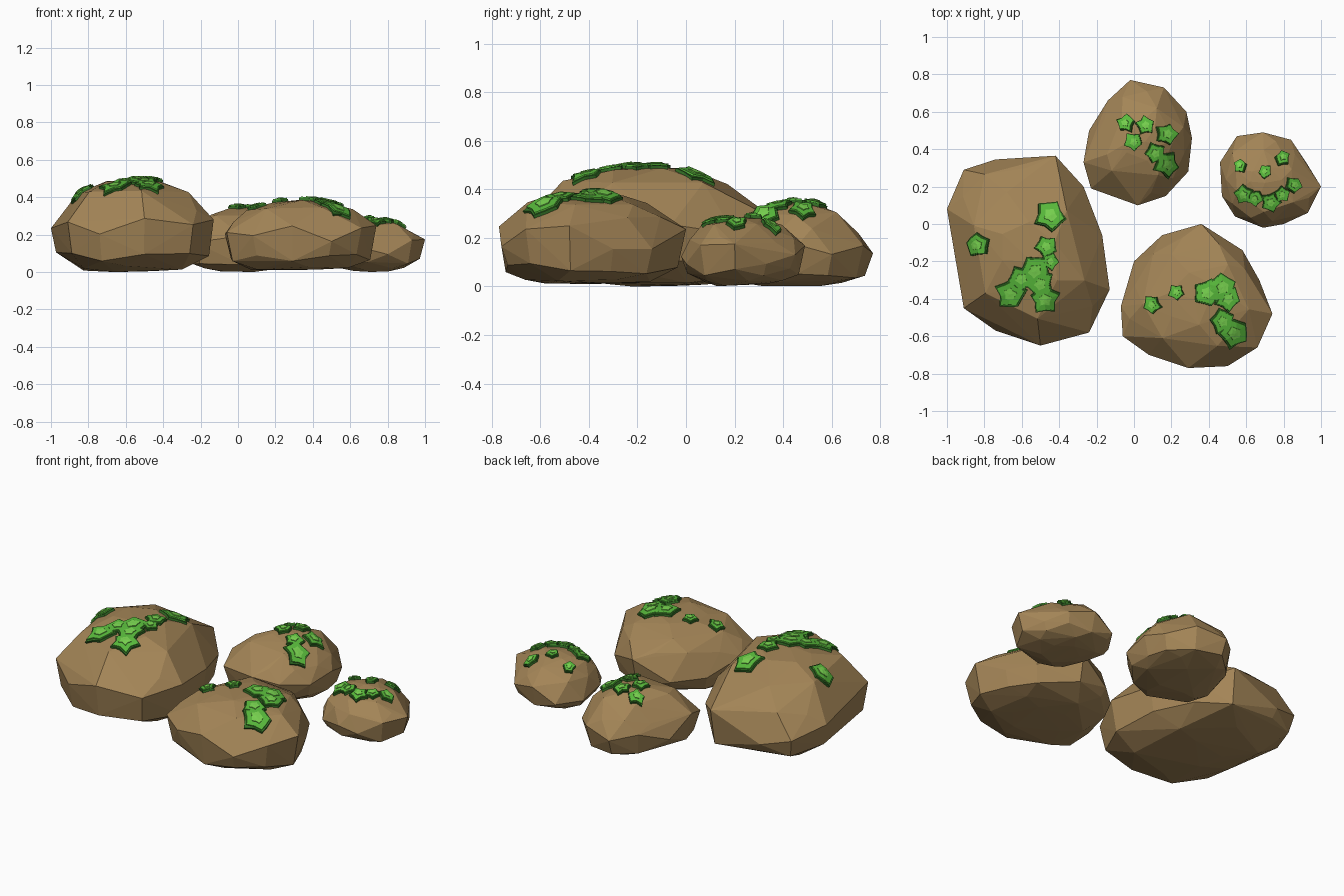
import bpy, bmesh, math, random
from mathutils import Vector
from mathutils.bvhtree import BVHTree

if "Cube" in bpy.data.objects:
    bpy.data.objects.remove(bpy.data.objects["Cube"])


def material(name, rgb):
    m = bpy.data.materials.new(name)
    m.diffuse_color = (*rgb, 1)
    m.use_nodes = True
    m.node_tree.nodes["Principled BSDF"].inputs["Base Color"].default_value = m.diffuse_color
    return m


STONE = material("stone", (0.37, 0.235, 0.095))
GREENS = [material("moss_dark", (0.035, 0.17, 0.02)),
          material("moss_mid", (0.10, 0.50, 0.045)),
          material("moss_light", (0.19, 0.66, 0.08))]


def finish(bm, name, mats):
    me = bpy.data.meshes.new(name)
    bm.to_mesh(me)
    bm.free()
    for m in mats:
        me.materials.append(m)
    ob = bpy.data.objects.new(name, me)
    bpy.context.collection.objects.link(ob)
    return ob


def rock(name, outline, peak, rings, seed):
    """Faceted boulder: convex hull of the plan outline scaled at several heights."""
    rng = random.Random(seed)
    bm = bmesh.new()
    n = len(outline)
    pts = [Vector(p) for p in outline]
    mid = sum(pts, Vector((0, 0))) / n
    top = Vector(peak[:2])
    bm.verts.new(peak)
    for s, z, stagger in rings:
        c = mid.lerp(top, 1 - s) if z > peak[2] * 0.6 else mid
        step = 1 if s > 0.85 else 2
        for i in range(0, n, step):
            p = pts[i].lerp(pts[(i + 1) % n], 0.5 if stagger else 0)
            q = c + (p - mid) * s
            # strong height jitter round the sides gives large irregular facets
            dz = rng.uniform(-1, 1) * peak[2] * (0.16 if s > 0.95 else 0.06 if s > 0.8 else 0.025)
            bm.verts.new((q.x, q.y, max(0, z + dz)))
    res = bmesh.ops.convex_hull(bm, input=bm.verts)
    junk = {g for g in res["geom_interior"] + res["geom_unused"]
            if isinstance(g, bmesh.types.BMVert)}
    bmesh.ops.delete(bm, geom=list(junk), context='VERTS')
    bmesh.ops.recalc_face_normals(bm, faces=bm.faces)
    tree = BVHTree.FromBMesh(bm)
    finish(bm, name, [STONE])
    return tree


def moss(name, tree, spots, seed):
    """Layered star-shaped leaves draped over the rock below them."""
    rng = random.Random(seed)
    bm = bmesh.new()

    def drape(x, y, lift):
        hit, nrm, _, _ = tree.ray_cast(Vector((x, y, 2)), Vector((0, 0, -1)))
        return hit + nrm * lift

    for x, y, r in spots:
        turn = rng.uniform(0, math.tau)
        shape = [(1 if i % 2 == 0 else 0.74) * rng.uniform(0.88, 1.1) for i in range(10)]
        for layer, (scale, lift) in enumerate([(1, 0.013), (0.86, 0.019), (0.42, 0.023)]):
            def ring(k, h):
                return [bm.verts.new(drape(
                    x + r * k * f * math.cos(turn + i * math.tau / 10),
                    y + r * k * f * math.sin(turn + i * math.tau / 10), h))
                    for i, f in enumerate(shape)]
            centre = bm.verts.new(drape(x, y, lift + 0.001))
            inner, outer = ring(scale * 0.55, lift), ring(scale, lift)
            skirt = ring(scale * 1.02, 0.0 if layer == 0 else lift - 0.006)
            for i in range(10):
                j = (i + 1) % 10
                faces = [(centre, inner[i], inner[j]),
                         (inner[i], outer[i], outer[j], inner[j]),
                         (outer[i], skirt[i], skirt[j], outer[j])]
                for k, vs in enumerate(faces):
                    bm.faces.new(vs).material_index = layer
    finish(bm, name, GREENS)


# Large left boulder
t = rock("large_boulder",
         [(-1, .08), (-.91, .29), (-.74, .345), (-.42, .365), (-.27, .2), (-.17, -.06),
          (-.13, -.35), (-.24, -.58), (-.5, -.65), (-.74, -.57), (-.91, -.45)],
         (-.55, -.2, .495),
         [(.3, 0.008, 0), (.68, .02, 1), (.94, .085, 0), (1, .22, 0),
          (.9, .30, 1), (.68, .425, 0), (.38, .475, 1)], 3)
moss("large_boulder_moss", t,
     [(-.53, -.25, .09), (-.66, -.37, .085), (-.6, -.29, .08), (-.48, -.4, .08),
      (-.47, -.12, .06), (-.45, -.2, .05), (-.5, -.32, .08), (-.45, .04, .085),
      (-.83, -.11, .065)], 1)

# Front centre boulder
t = rock("front_boulder",
         [(-.07, -.44), (0, -.2), (.15, -.06), (.36, 0), (.58, -.14), (.67, -.3),
          (.74, -.48), (.66, -.66), (.5, -.76), (.29, -.77), (.08, -.7), (-.06, -.6)],
         (.32, -.4, .385),
         [(.4, .008, 0), (.7, .02, 1), (.92, .075, 0), (1, .19, 0),
          (.89, .265, 1), (.7, .34, 0), (.38, .375, 1)], 5)
moss("front_boulder_moss", t,
     [(.1, -.43, .05), (.23, -.365, .045), (.47, -.34, .085), (.39, -.37, .075),
      (.5, -.4, .07), (.47, -.52, .07), (.53, -.58, .085)], 2)

# Back boulder
t = rock("back_boulder",
         [(-.27, .33), (-.24, .5), (-.14, .66), (-.02, .77), (.16, .73), (.28, .6),
          (.31, .46), (.29, .28), (.17, .15), (.02, .1), (-.23, .19)],
         (.06, .44, .345),
         [(.4, .008, 0), (.74, .02, 1), (.9, .055, 0), (1, .15, 0),
          (.87, .22, 1), (.62, .3, 0), (.32, .335, 1)], 8)
moss("back_boulder_moss", t,
     [(-.04, .535, .05), (.06, .525, .05), (0, .44, .05), (.17, .48, .06),
      (.11, .38, .055), (.17, .32, .07)], 3)

# Small right boulder
t = rock("small_boulder",
         [(.46, .33), (.55, .47), (.69, .49), (.84, .45), (.92, .33), (1.0, .2),
          (.93, .06), (.8, 0), (.69, -.02), (.54, .04), (.47, .15)],
         (.7, .22, .285),
         [(.4, .008, 0), (.7, .02, 1), (.9, .06, 0), (1, .13, 0),
          (.89, .195, 1), (.65, .25, 0), (.34, .277, 1)], 12)
moss("small_boulder_moss", t,
     [(.57, .31, .038), (.79, .35, .042), (.7, .28, .038), (.59, .16, .05),
      (.65, .14, .045), (.73, .12, .055), (.79, .16, .045), (.85, .21, .045)], 4)
